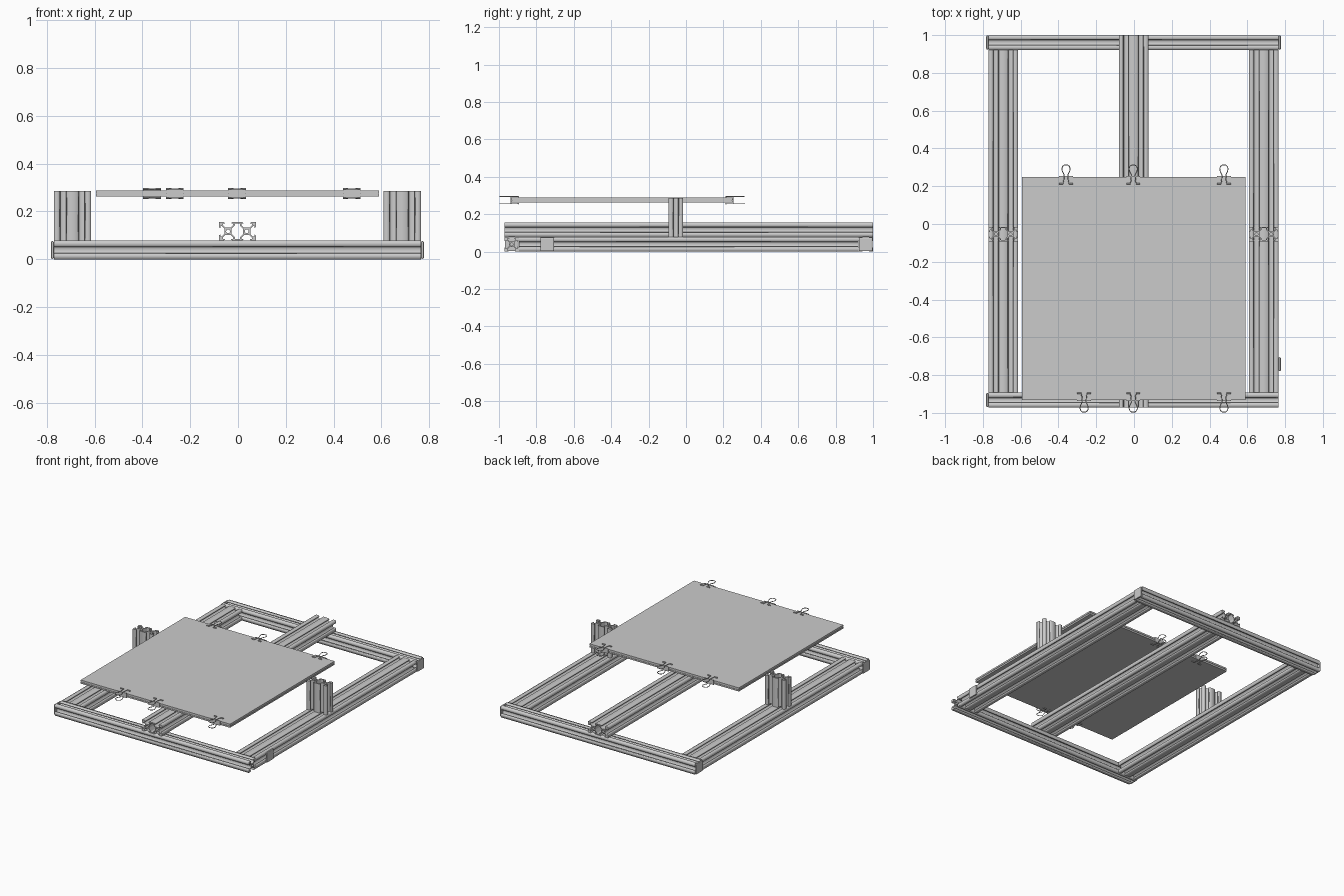
import bpy, math
from mathutils import Vector

cube = bpy.data.objects.get("Cube")
if cube:
    bpy.data.objects.remove(cube, do_unlink=True)


def material(name, value):
    m = bpy.data.materials.new(name)
    m.use_nodes = True
    col = (value, value, value, 1)
    m.diffuse_color = col
    m.node_tree.nodes["Principled BSDF"].inputs["Base Color"].default_value = col
    return m


GREY = material("light grey metal", 0.6)
M = 0.078            # width of one extrusion module
U = M / 20           # one twentieth of the module
CX = -0.0025         # frame centre line


def add_mesh(name, mesh, loc=(0, 0, 0), rot=(0, 0, 0)):
    ob = bpy.data.objects.new(name, mesh)
    bpy.context.collection.objects.link(ob)
    ob.location, ob.rotation_euler = loc, rot
    mesh.materials.clear()
    mesh.materials.append(GREY)
    return ob


def curve_mesh(name, loops, closed=True, **settings):
    """Turn point loops into a mesh through a temporary curve."""
    cu = bpy.data.curves.new(name, 'CURVE')
    for key, val in settings.items():
        setattr(cu, key, val)
    for pts in loops:
        sp = cu.splines.new('POLY')
        sp.points.add(len(pts) - 1)
        for p, co in zip(sp.points, pts):
            p.co = (co[0], co[1], 0, 1)
        sp.use_cyclic_u = closed
    tmp = bpy.data.objects.new(name + "_path", cu)
    bpy.context.collection.objects.link(tmp)
    dg = bpy.context.evaluated_depsgraph_get()
    mesh = bpy.data.meshes.new_from_object(tmp.evaluated_get(dg))
    bpy.data.objects.remove(tmp, do_unlink=True)
    return mesh


def box(name, lo, hi, bevel=0):
    lo, hi = Vector(lo), Vector(hi)
    bpy.ops.mesh.primitive_cube_add(size=1, location=(lo + hi) / 2)
    ob = bpy.context.object
    ob.name = name
    ob.scale = hi - lo
    bpy.ops.object.transform_apply(location=False, rotation=False, scale=True)
    ob.data.materials.append(GREY)
    if bevel:
        mod = ob.modifiers.new("edge", 'BEVEL')
        mod.width, mod.segments = bevel, 2
    return ob


# T-slot section: one slotted side, turned around each module
HALF = [(10, 4.6), (8.2, 3.1), (8.2, 5.5), (6.56, 5.5), (3.9, 2.84)]
SIDE = [(10, -10)] + [(x, -y) for x, y in HALF] + HALF[::-1]


def side(turn, cx=0):
    c, s = [(1, 0), (0, 1), (-1, 0), (0, -1)][turn]
    return [((x * c - y * s + cx) * U, (x * s + y * c) * U) for x, y in SIDE]


def bore(cx=0):
    return [((cx + 2.1 * math.cos(a * math.pi / 6)) * U,
             2.1 * math.sin(a * math.pi / 6) * U) for a in range(12)]


SINGLE = [sum((side(t) for t in range(4)), []), bore()]
cavity = [(6.1, -2.84), (6.1, 2.84), (2.8, 6.2), (2.8, 8.2)]
cavity += [(-x, y) for x, y in cavity[::-1]]
cavity += [(-2.8, -8.2), (2.8, -8.2)]
cavity = [(6.1, -2.84), (6.1, 2.84), (2.8, 6.2), (2.8, 8.2), (-2.8, 8.2), (-2.8, 6.2),
          (-6.1, 2.84), (-6.1, -2.84), (-2.8, -6.2), (-2.8, -8.2), (2.8, -8.2), (2.8, -6.2)]
DOUBLE = [side(0, 10) + side(1, 10) + side(1, -10) + side(2, -10)
          + side(3, -10) + side(3, 10),
          bore(10), bore(-10), [(x * U, y * U) for x, y in cavity]]
ALONG = {'x': (0, math.pi / 2, 0), 'y': (math.pi / 2, 0, 0), 'z': (0, 0, 0)}


def beam(name, section, axis, length, loc):
    mesh = curve_mesh(name, section, dimensions='2D', fill_mode='BOTH', extrude=length / 2)
    return add_mesh(name, mesh, loc, ALONG[axis])


# Base frame
FRONT, BACK = -0.971, 1.0
WIDTH = 1.536
beam("front_beam", SINGLE, 'x', WIDTH, (CX, FRONT + M / 2, M / 2))
beam("back_beam", SINGLE, 'x', WIDTH, (CX, BACK - M / 2, M / 2))
for tag, sx in (("right", -1), ("left", 1)):
    x = CX + sx * (WIDTH / 2 - M)
    beam(tag + "_side_beam", DOUBLE, 'y', BACK - FRONT - 2 * M,
         (x, (FRONT + BACK) / 2, M / 2))
    beam(tag + "_upright", DOUBLE, 'z', 0.208, (x, -0.054, M + 0.104))
beam("centre_beam", DOUBLE, 'y', BACK - FRONT, (CX, (FRONT + BACK) / 2, M * 1.5))

# Plastic end caps
for name, sx, y in (("back_left_cap", 1, BACK - M / 2), ("back_right_cap", -1, BACK - M / 2),
                    ("front_right_cap", -1, FRONT + M / 2), ("loose_left_cap", 1, -0.742)):
    x0, x1 = sorted((CX + sx * WIDTH / 2, CX + sx * (WIDTH / 2 + 0.012)))
    box(name, (x0, y - 0.037, 0.002), (x1, y + 0.037, 0.076), 0.005)

# Layered bed
X0, X1, Y0, Y1 = -0.594, 0.59, -0.933, 0.25
for name, z0, z1, inset in (("bed_lower_plate", 0.262, 0.272, 0),
                            ("bed_middle_sheet", 0.272, 0.276, 0.003),
                            ("bed_top_plate", 0.276, 0.288, 0)):
    box(name, (X0 + inset, Y0 + inset, z0), (X1 - inset, Y1 - inset, z1))

# Clips: spine, rolled hinges and wire handles above and below the bed
WIRE = [(0.034, -0.038), (0.016, -0.036), (0.012, -0.02), (0.010, 0.01), (0.019, 0.028),
        (0.022, 0.042), (0.018, 0.055), (0.009, 0.062)]
WIRE += [(-x, y) for x, y in WIRE[::-1]]


def clip(name, x, edge, out):
    box(name + "_spine", (x - 0.037, min(edge, edge + out * 0.004), 0.258),
        (x + 0.037, max(edge, edge + out * 0.004), 0.292))
    for level, z in (("upper", 0.294), ("lower", 0.256)):
        mesh = curve_mesh(name, [WIRE], closed=False, dimensions='3D',
                          bevel_depth=0.0024, bevel_resolution=1, use_fill_caps=True)
        add_mesh(f"{name}_{level}_handle", mesh, (x, edge, z),
                 (0, 0, 0 if out > 0 else math.pi))
        for sx in (-1, 1):
            bpy.ops.mesh.primitive_cylinder_add(
                vertices=10, radius=0.004, depth=0.022, rotation=(0, math.pi / 2, 0),
                location=(x + sx * 0.026, edge - out * 0.036, z))
            hinge = bpy.context.object
            hinge.name = f"{name}_{level}_hinge"
            hinge.data.materials.append(GREY)
            bpy.ops.object.shade_smooth_by_angle()


for i, x in enumerate((-0.36, -0.004, 0.476)):
    clip(f"back_clip_{i + 1}", x, Y1, 1)
for i, x in enumerate((-0.264, -0.004, 0.476)):
    clip(f"front_clip_{i + 1}", x, Y0, -1)
